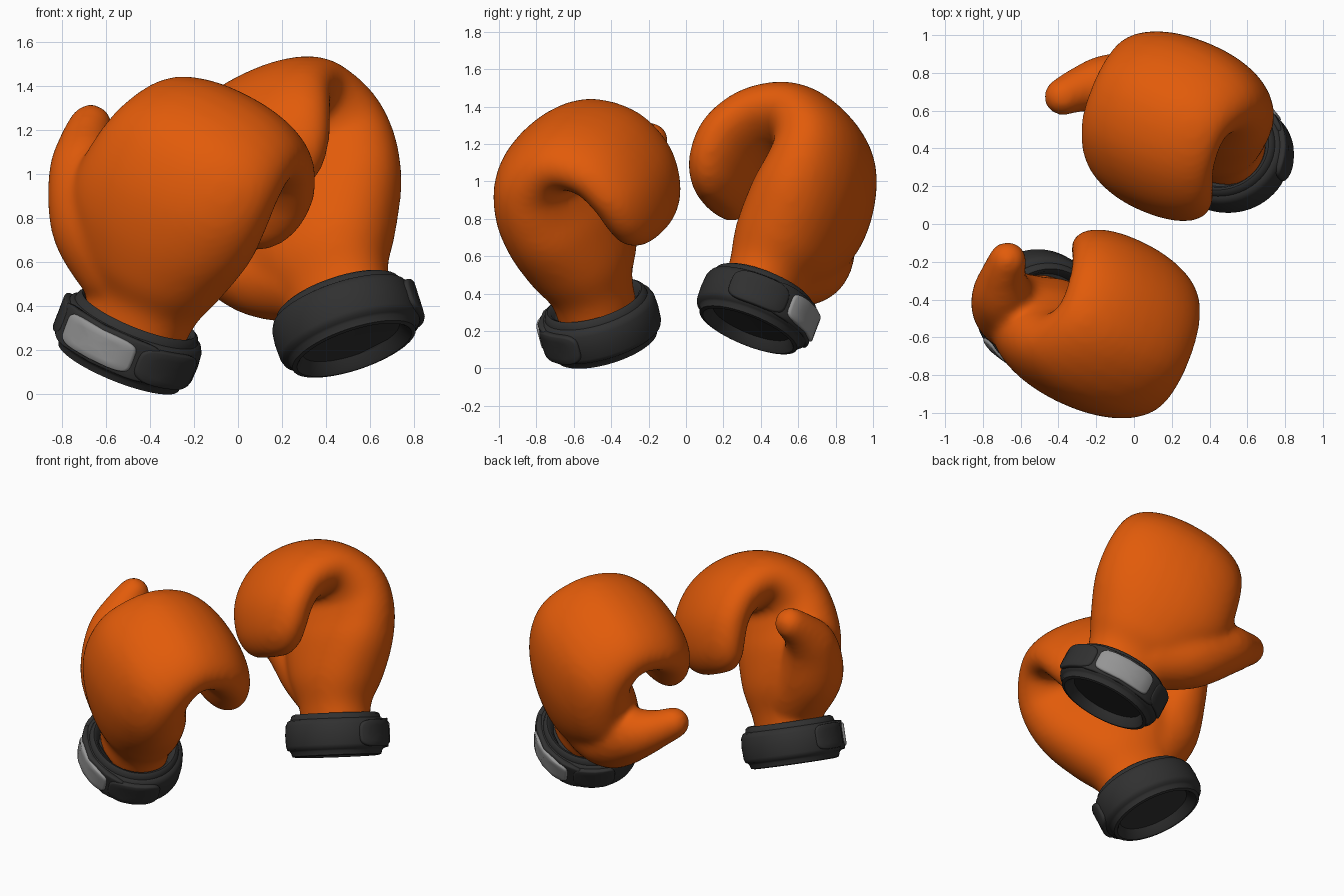
import bpy, bmesh, math
from mathutils import Vector, Matrix

if "Cube" in bpy.data.objects:
    bpy.data.objects.remove(bpy.data.objects["Cube"])


def material(name, col):
    m = bpy.data.materials.new(name)
    m.diffuse_color = (*col, 1)
    m.use_nodes = True
    m.node_tree.nodes["Principled BSDF"].inputs["Base Color"].default_value = m.diffuse_color
    return m


ORANGE = material("orange_leather", (0.76, 0.105, 0.003))
DARK = material("dark_rubber", (0.03, 0.03, 0.03))
GREY = material("grey_patch", (0.3, 0.3, 0.3))


def loft(bm, rings):
    """Skin a list of closed rings and cap both ends."""
    rows = [[bm.verts.new(p) for p in r] for r in rings]
    n = len(rows[0])
    for a, b in zip(rows, rows[1:]):
        for i in range(n):
            bm.faces.new((a[i], a[(i + 1) % n], b[(i + 1) % n], b[i]))
    bm.faces.new(rows[0])
    bm.faces.new(rows[-1])


def finish(bm, name, mat, frame):
    bmesh.ops.transform(bm, matrix=frame, verts=bm.verts)
    bmesh.ops.recalc_face_normals(bm, faces=bm.faces)
    me = bpy.data.meshes.new(name)
    bm.to_mesh(me)
    bm.free()
    me.materials.append(mat)
    me.shade_smooth()
    ob = bpy.data.objects.new(name, me)
    bpy.context.collection.objects.link(ob)
    return ob


def spow(v, e):
    return math.copysign(abs(v) ** e, v)


def catmull(rows, steps):
    """Smoothly interpolate rows of numbers."""
    out = []
    for i in range(len(rows) - 1):
        q = [rows[max(0, min(len(rows) - 1, i + k))] for k in (-1, 0, 1, 2)]
        for s in range(steps):
            t = s / steps
            out.append([0.5 * (2 * b + (c - a) * t + (2 * a - 5 * b + 4 * c - d) * t * t
                               + (3 * b - a - 3 * c + d) * t ** 3) for a, b, c, d in zip(*q)])
    return out + [list(rows[-1])]


# Mitten sections in the glove frame: palmward, along, turn angle, half thickness, half width, shift to thumb
MITTEN = [(0, .17, 0, .20, .25, 0), (0, .32, 0, .21, .265, 0), (-.02, .48, -5, .26, .36, .02),
          (-.06, .70, -5, .275, .46, .03), (-.085, .90, 8, .255, .465, .005), (-.04, 1.07, 38, .23, .44, -.01),
          (.13, 1.175, 82, .19, .405, -.01), (.32, 1.11, 128, .175, .40, -.01), (.43, .96, 162, .17, .39, -.02),
          (.455, .80, 185, .155, .35, -.02), (.44, .69, 195, .12, .28, -.01), (.43, .63, 195, .06, .18, 0)]
# Thumb: across, palmward, along, radius
THUMB = [(.15, -.02, .44, .22), (.34, -.03, .55, .21), (.50, .02, .71, .17), (.60, .12, .81, .125),
         (.655, .22, .88, .102)]


def mitten(name, frame):
    bm = bmesh.new()
    rings = []
    for p, l, ang, t, w, off in catmull(MITTEN, 4):
        a = math.radians(ang)
        ring = []
        for k in range(32):
            th = math.tau * k / 32
            d, x = t * spow(math.cos(th), .93), w * spow(math.sin(th), .93)
            ring.append((x + off, p - d * math.cos(a), l + d * math.sin(a)))
        rings.append(ring)
    loft(bm, rings)
    for w, p, l, r in catmull(THUMB, 6):
        bmesh.ops.create_uvsphere(bm, u_segments=20, v_segments=12, radius=r,
                                  matrix=Matrix.Translation((w, p, l)))
    ob = finish(bm, name, ORANGE, frame)
    re = ob.modifiers.new("blend", 'REMESH')
    re.mode, re.voxel_size, re.use_smooth_shade = 'VOXEL', .018, True
    sm = ob.modifiers.new("soften", 'SMOOTH')
    sm.factor, sm.iterations = .5, 24


CW, CP = 1.06, .98   # cuff oval: across and palmward scale
CUFF = [(.02, .05), (.22, .045), (.245, .005), (.26, -.01), (.28, -.005), (.288, .02), (.295, .03),
        (.310, .037), (.318, .06), (.321, .13), (.316, .19), (.303, .218), (.285, .225), (.278, .25),
        (.262, .26), (.245, .25), (.22, .2), (.02, .19)]


def cuff(name, frame):
    bm = bmesh.new()
    loft(bm, [[(CW * r * math.cos(math.tau * k / 64), CP * r * math.sin(math.tau * k / 64), l)
               for k in range(64)] for r, l in CUFF])
    ob = finish(bm, name, DARK, frame)
    bpy.ops.object.select_all(action='DESELECT')
    ob.select_set(True)
    bpy.context.view_layer.objects.active = ob
    bpy.ops.object.shade_smooth_by_angle(angle=math.radians(50))


def pad(name, frame, mid, half, l, hl, lift, mat, power):
    """Rounded pad wrapped on the cuff; mid is the angle from the back of the hand toward the thumb."""
    bm = bmesh.new()
    rings = []
    for s, h in ((1, -.03), (1, lift * .4), (.97, lift * .8), (.91, lift), (.6, lift), (.25, lift)):
        ring = []
        for k in range(40):
            th = math.tau * k / 40
            a = math.radians(mid + half * s * spow(math.cos(th), power))
            r = .318 + h
            ring.append((CW * r * math.sin(a), -CP * r * math.cos(a), l + hl * s * spow(math.sin(th), power)))
        rings.append(ring)
    loft(bm, rings)
    finish(bm, name, mat, frame)


def glove_frame(base, palm, lean, back):
    """Rotation (thumb direction, palm direction, forearm axis) and base point."""
    side = Vector((-.89, .46, 0))
    ph = palm * Vector((.46, .89, 0))
    axis = (side * lean - ph * back + Vector((0, 0, .9))).normalized()
    w = (side - axis * side.dot(axis)).normalized()
    p = axis.cross(w)
    if p.dot(ph) < 0:
        p = -p
    return Matrix((w, p, axis)).transposed().to_4x4(), Vector(base)


# Two mirrored gloves curling toward each other
for tag, base, palm, lean, back in (("front", (-.54, -.425, .13), 1, -.42, .06),
                                    ("rear", (.525, .335, .21), -1, .41, .175)):
    rot, pos = glove_frame(base, palm, lean, back)
    f = Matrix.Translation(pos) @ rot
    mitten(tag + "_glove_mitten", f)
    cuff(tag + "_glove_cuff", f)
    pad(tag + "_glove_strap", f, 0, 52, .13, .092, .010, DARK, .3)
    pad(tag + "_glove_patch", f, 2, 33, .13, .076, .022, GREY, .4)
    pad(tag + "_glove_strap_end", f, -64, 30, .125, .085, .018, DARK, .55)
    pad(tag + "_glove_strap_tab", f, 66, 24, .135, .08, .012, DARK, .5)
